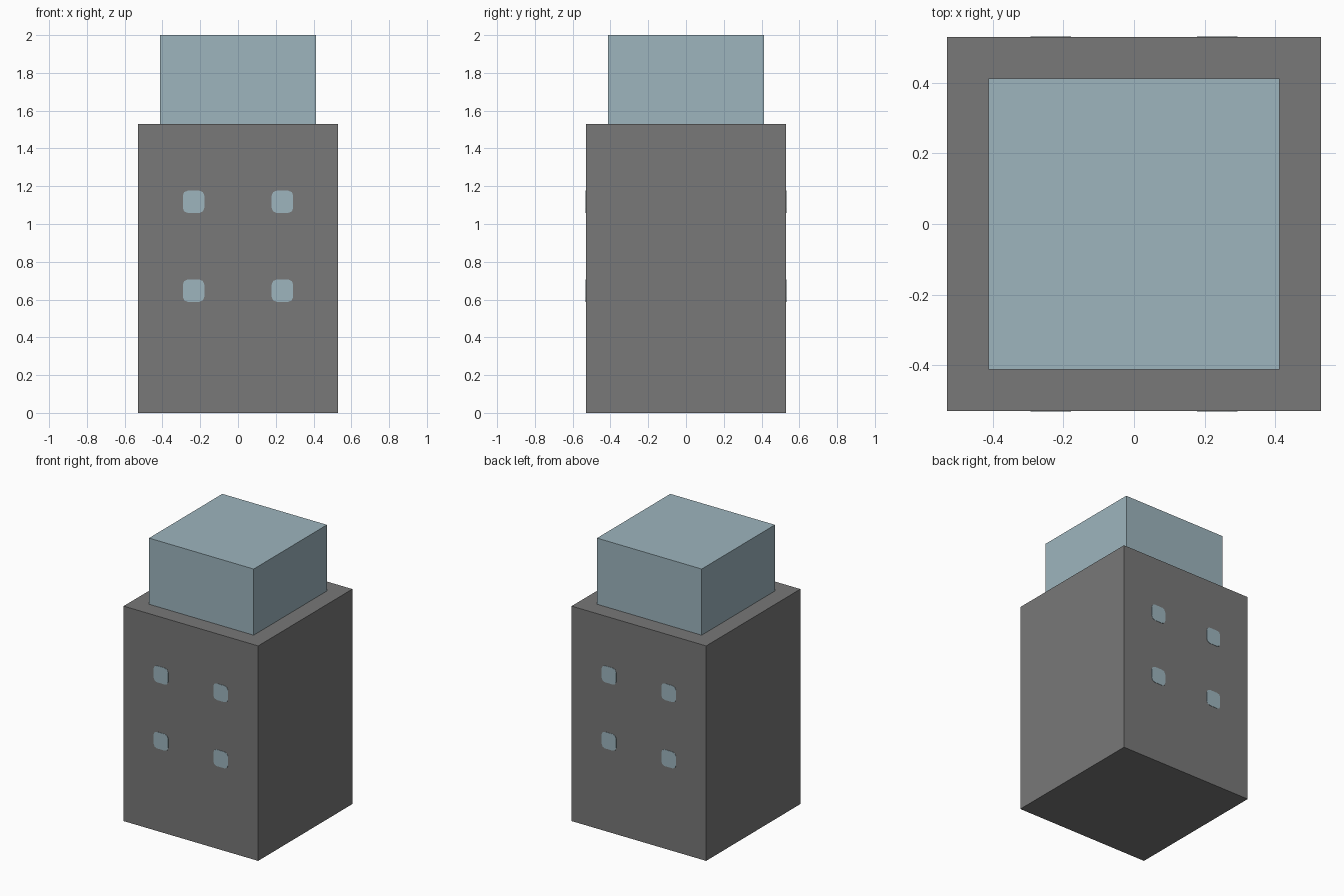
import bpy
import bmesh

if "Cube" in bpy.data.objects:
    bpy.data.objects.remove(bpy.data.objects["Cube"], do_unlink=True)

U = 2 / 17  # building module


def material(name, rgb):
    mat = bpy.data.materials.new(name)
    mat.use_nodes = True
    mat.diffuse_color = (*rgb, 1)
    mat.node_tree.nodes["Principled BSDF"].inputs["Base Color"].default_value = (*rgb, 1)
    return mat


def box(name, size, centre, mat, corner=0):
    """Box with optional rounding of the edges that run along y."""
    bm = bmesh.new()
    bmesh.ops.create_cube(bm, size=1)
    bmesh.ops.scale(bm, vec=size, verts=bm.verts)
    if corner:
        edges = [e for e in bm.edges if abs(e.verts[0].co.y - e.verts[1].co.y) > size[1] / 2]
        bmesh.ops.bevel(bm, geom=edges, offset=corner, segments=2, profile=0.5, affect='EDGES')
    mesh = bpy.data.meshes.new(name)
    bm.to_mesh(mesh)
    bm.free()
    mesh.materials.append(mat)
    obj = bpy.data.objects.new(name, mesh)
    obj.location = centre
    bpy.context.collection.objects.link(obj)
    return obj


grey = material("dark grey", (0.188, 0.188, 0.188))
blue = material("pale blue", (0.337, 0.462, 0.515))

# Main block and the smaller block on top
box("tower_body", (9 * U, 9 * U, 13 * U), (0, 0, 6.5 * U), grey)
box("upper_block", (7 * U, 7 * U, 4 * U), (0, 0, 15 * U), blue)

# Thin rounded windows, two by two on the front and back walls
for wall, side in (("front", -1), ("back", 1)):
    for row, z in (("lower", 5.5), ("upper", 9.5)):
        for hand, x in (("right", -2), ("left", 2)):
            box(f"{wall}_{row}_{hand}_window", (0.97 * U, 0.004, U),
                (x * U, side * 4.5 * U, z * U), blue, corner=0.026)
